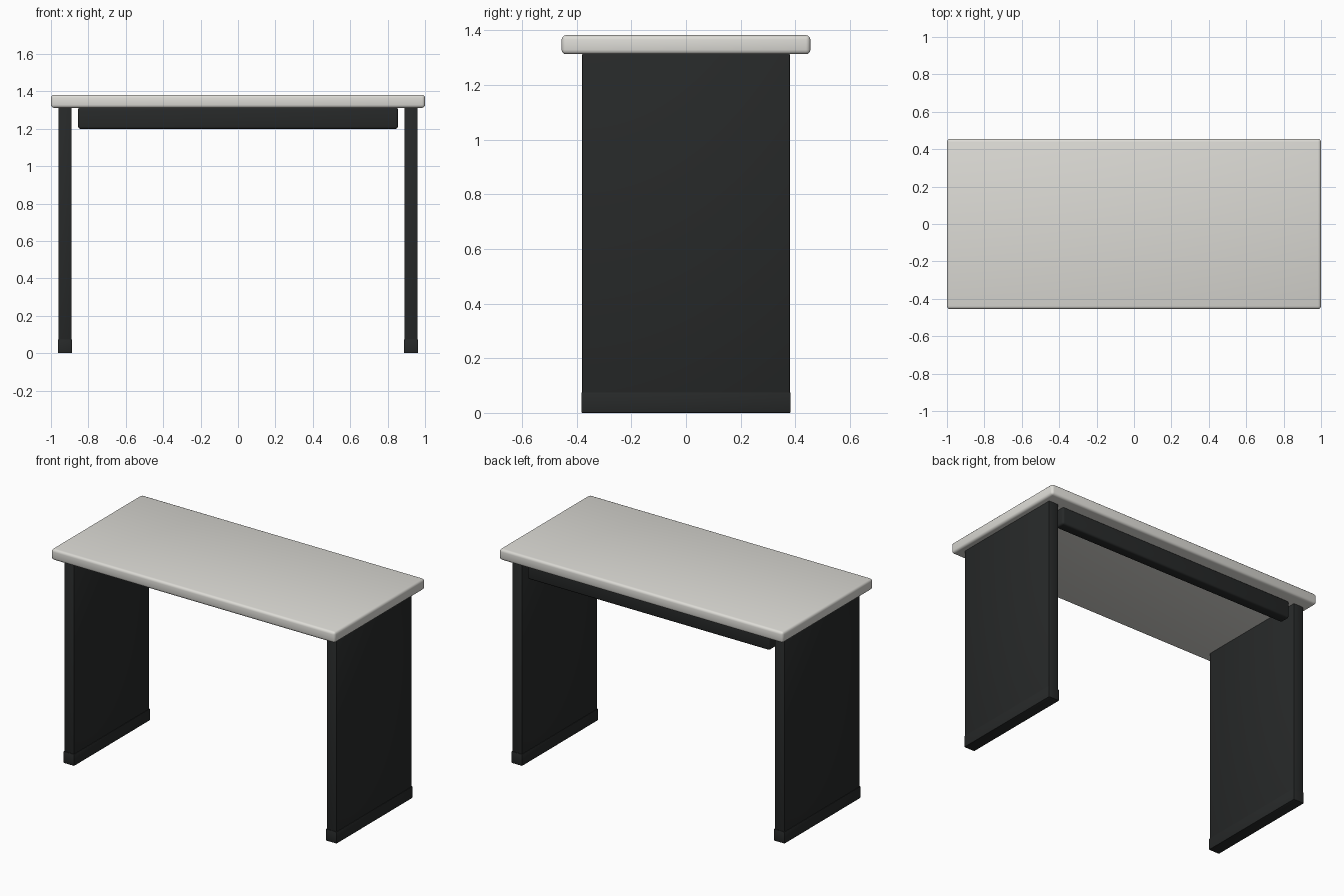
import bpy
from math import radians

if "Cube" in bpy.data.objects:
    bpy.data.objects.remove(bpy.data.objects["Cube"])


def material(name, rgb):
    m = bpy.data.materials.new(name)
    m.diffuse_color = (*rgb, 1)
    m.use_nodes = True
    m.node_tree.nodes["Principled BSDF"].inputs["Base Color"].default_value = m.diffuse_color
    return m


PALE = material("pale_laminate", (0.72, 0.71, 0.67))
DARK = material("dark_panel", (0.02, 0.022, 0.022))


def box(name, x, y, z, mat, bevel, segments=3):
    """Bevelled box from (min, max) ranges on each axis."""
    ranges = (x, y, z)
    bpy.ops.mesh.primitive_cube_add(size=1, location=[(a + b) / 2 for a, b in ranges])
    ob = bpy.context.object
    ob.name = name
    ob.scale = [b - a for a, b in ranges]
    bpy.ops.object.transform_apply(location=False, rotation=False, scale=True)
    mod = ob.modifiers.new("Bevel", "BEVEL")
    mod.width = bevel
    mod.segments = segments
    bpy.ops.object.modifier_apply(modifier=mod.name)
    bpy.ops.object.shade_smooth_by_angle(angle=radians(40))
    ob.data.materials.append(mat)
    return ob


# Table top
box("table_top", (-1, 1), (-0.455, 0.455), (1.312, 1.382), PALE, 0.016)

# Panel legs with slightly wider base strips
for side, cx in (("left", -0.925), ("right", 0.925)):
    box(f"{side}_leg_panel", (cx - 0.035, cx + 0.035), (-0.38, 0.38), (0.05, 1.314), DARK, 0.004, 2)
    box(f"{side}_base_strip", (cx - 0.038, cx + 0.038), (-0.383, 0.383), (0, 0.075), DARK, 0.004, 2)

# Rear rail under the top
box("rear_rail", (-0.855, 0.855), (0.31, 0.38), (1.2, 1.314), DARK, 0.012)
